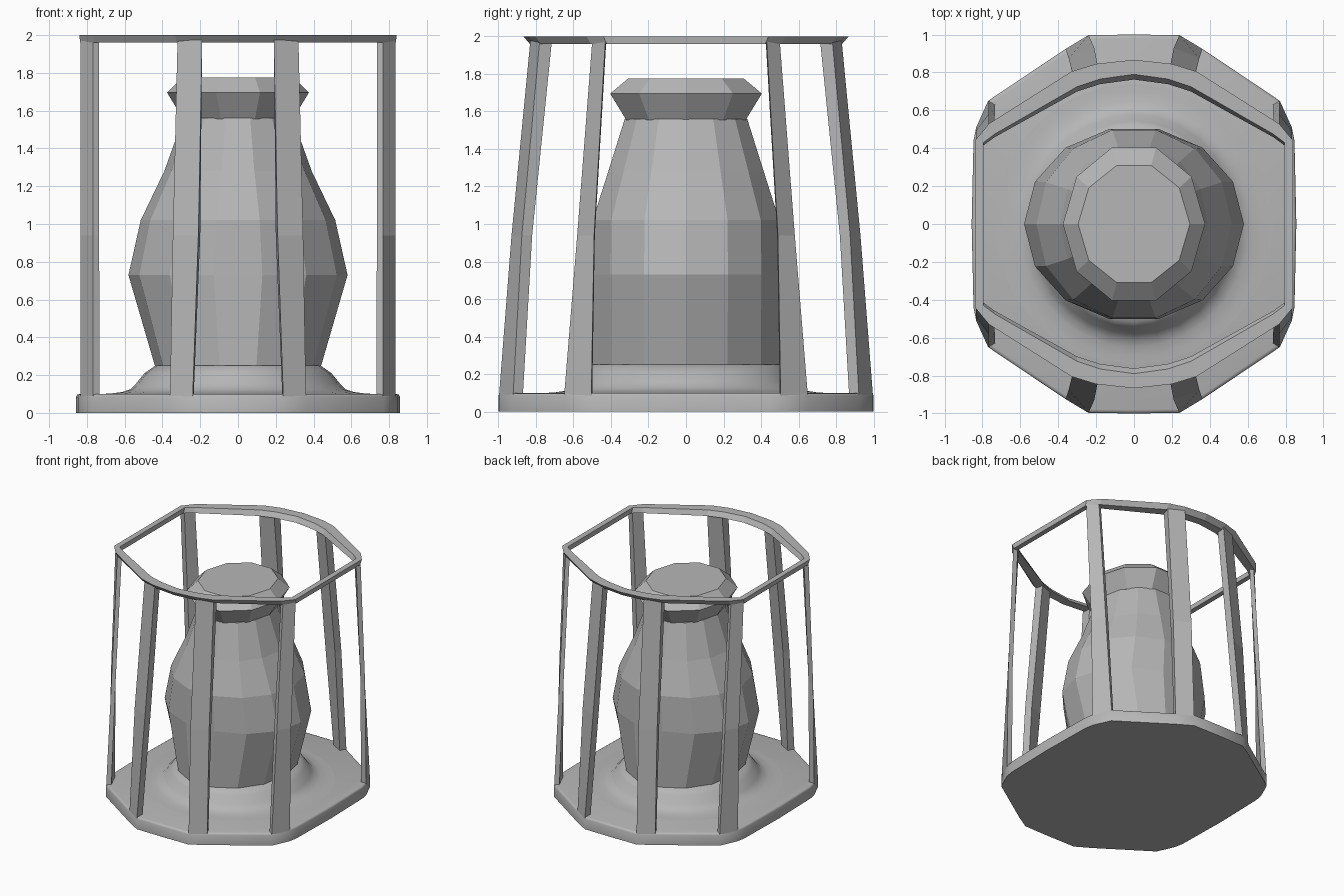
import bpy, bmesh, math

if "Cube" in bpy.data.objects:
    bpy.data.objects.remove(bpy.data.objects["Cube"])

# Dark grey metal for all parts
metal = bpy.data.materials.new("dark_grey")
metal.diffuse_color = (0.47, 0.47, 0.47, 1)
metal.use_nodes = True
metal.node_tree.nodes["Principled BSDF"].inputs["Base Color"].default_value = metal.diffuse_color


def loft(name, rings, closed=False, smooth=0):
    """Skin a list of equal-length vertex rings; cap the ends or close into a tube."""
    bm = bmesh.new()
    vs = [[bm.verts.new(p) for p in r] for r in rings]
    n = len(rings[0])
    pairs = list(zip(vs, vs[1:])) + ([(vs[-1], vs[0])] if closed else [])
    for a, b in pairs:
        for i in range(n):
            j = (i + 1) % n
            bm.faces.new((a[i], a[j], b[j], b[i]))
    if not closed:
        bm.faces.new(vs[0][::-1])
        bm.faces.new(vs[-1])
    bmesh.ops.recalc_face_normals(bm, faces=bm.faces)
    me = bpy.data.meshes.new(name)
    bm.to_mesh(me)
    bm.free()
    me.materials.append(metal)
    ob = bpy.data.objects.new(name, me)
    bpy.context.collection.objects.link(ob)
    if smooth:
        bpy.context.view_layer.objects.active = ob
        ob.select_set(True)
        bpy.ops.object.shade_smooth_by_angle(angle=math.radians(smooth))
        ob.select_set(False)
    return ob


def outline(quarter, z, sx=1, sy=1):
    """Mirror a quarter outline (x axis to y axis) into a full loop."""
    half = quarter + [(-x, y) for x, y in reversed(quarter) if x > 0]
    full = half + [(x, -y) for x, y in reversed(half) if y > 0]
    return [(x * sx, y * sy, z) for x, y in full]


def ellipse(n, rx, ry, z):
    return [(rx * math.cos(2 * math.pi * i / n), ry * math.sin(2 * math.pi * i / n), z)
            for i in range(n)]


# Base plate
base = [(0.857, 0), (0.847, 0.44), (0.833, 0.51), (0.77, 0.65), (0.36, 0.925), (0.24, 0.997), (0, 1.0)]
loft("base_plate", [outline(base, 0), outline(base, 0.085),
                    outline(base, 0.096, 0.994, 0.994), outline(base, 0.1, 0.98, 0.98)], smooth=50)

# Flared foot blending into the plate
foot = [(0.76, 0.76, 0.099), (0.68, 0.70, 0.102), (0.615, 0.65, 0.11), (0.57, 0.61, 0.125),
        (0.54, 0.58, 0.155), (0.495, 0.545, 0.21), (0.435, 0.515, 0.252)]
loft("foot", [ellipse(28, *p) for p in foot], smooth=60)

# Faceted lamp body
body = [(0.44, 0.51, 0.25), (0.58, 0.515, 0.73), (0.515, 0.51, 1.02), (0.39, 0.425, 1.28),
        (0.29, 0.335, 1.56)]
loft("lamp_body", [ellipse(14, *p) for p in body])

# Faceted cap
cap = [(0.29, 0.335, 1.555), (0.375, 0.425, 1.695), (0.295, 0.325, 1.775)]
loft("lamp_cap", [ellipse(10, *p) for p in cap])

# Top rim
rim_out = [(0.84, 0), (0.84, 0.44), (0.765, 0.53), (0.33, 0.805), (0.2, 0.845), (0, 0.867)]
rim_in = [(0.795, 0), (0.795, 0.43), (0.735, 0.475), (0.3, 0.725), (0.18, 0.765), (0, 0.79)]
loft("top_rim", [outline(rim_out, 2.0), outline(rim_out, 1.96, 0.995, 0.96),
                 outline(rim_in, 1.96, 1, 0.965), outline(rim_in, 2.0)], closed=True)

# Leaning posts: cross-sections at bottom, middle and top
posts = {
    "middle_post": [
        (0.08, [(0.24, 0.997), (0.36, 0.922), (0.335, 0.87), (0.235, 0.93)]),
        (0.94, [(0.21, 0.93), (0.345, 0.875), (0.325, 0.82), (0.2, 0.87)]),
        (1.975, [(0.19, 0.83), (0.32, 0.78), (0.305, 0.715), (0.195, 0.755)])],
    "corner_post": [
        (0.08, [(0.835, 0.505), (0.767, 0.65), (0.733, 0.63), (0.79, 0.5)]),
        (0.94, [(0.835, 0.49), (0.767, 0.58), (0.735, 0.57), (0.795, 0.486)]),
        (1.975, [(0.835, 0.43), (0.767, 0.5), (0.737, 0.485), (0.795, 0.425)])],
}
for name, sections in posts.items():
    for sx in (1, -1):
        for sy in (1, -1):
            loft(name, [[(x * sx, y * sy, z) for x, y in pts] for z, pts in sections])
